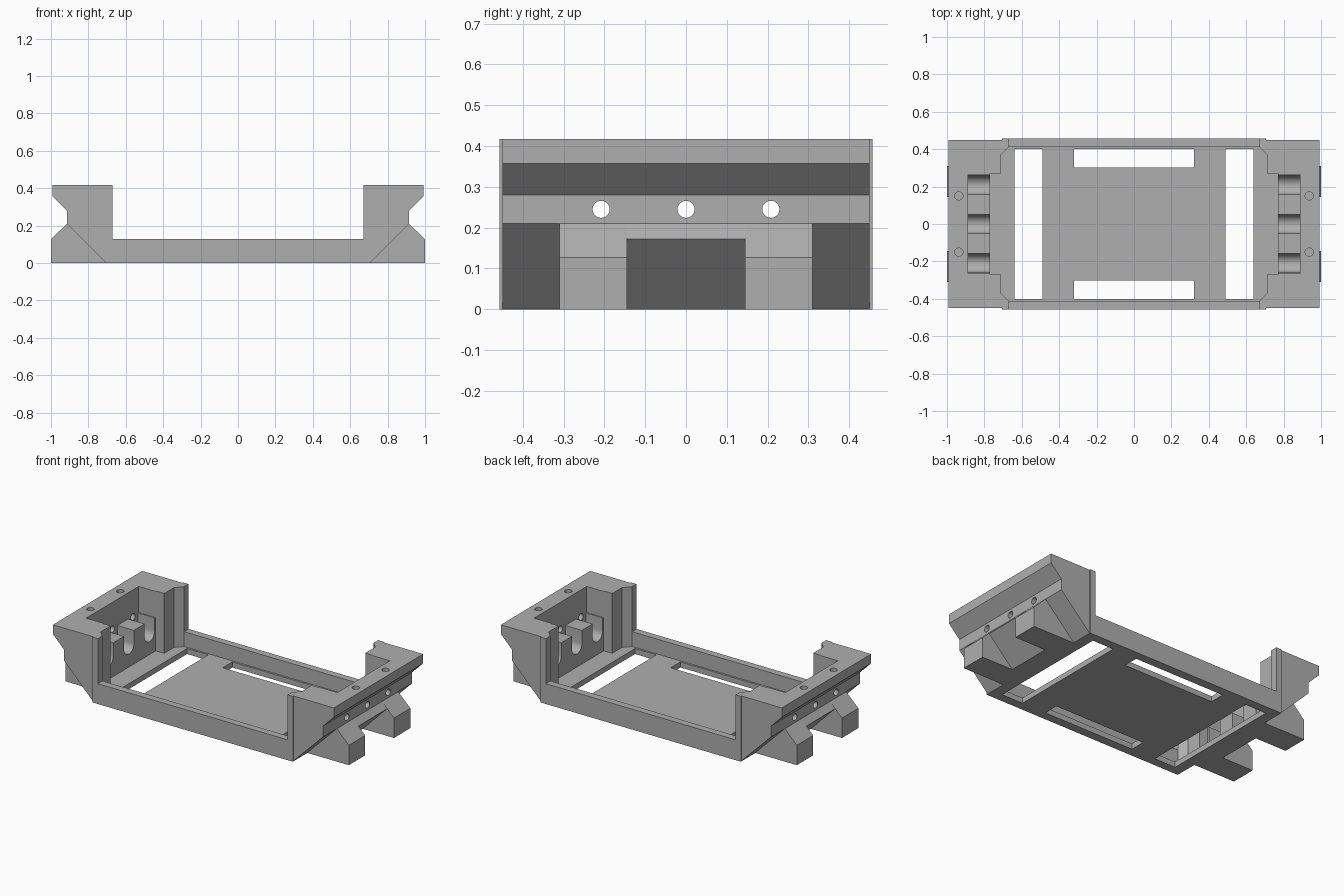
import bpy, bmesh, math
from mathutils import Vector

if "Cube" in bpy.data.objects:
    bpy.data.objects.remove(bpy.data.objects["Cube"])

grey = bpy.data.materials.new("plain grey")
grey.use_nodes = True
COLOUR = (0.43, 0.43, 0.43, 1)
grey.diffuse_color = COLOUR
grey.node_tree.nodes["Principled BSDF"].inputs["Base Color"].default_value = COLOUR


def prism(name, points, axis, lo, hi):
    """Extrude a 2D outline along an axis; outline is given in the other two axes."""
    def place(p, d):
        return {"x": (d, *p), "y": (p[0], d, p[1]), "z": (*p, d)}[axis]
    bm = bmesh.new()
    face = bm.faces.new([bm.verts.new(place(p, lo)) for p in points])
    out = bmesh.ops.extrude_face_region(bm, geom=[face])
    move = Vector(place((0, 0), hi - lo))
    bmesh.ops.translate(bm, vec=move, verts=[v for v in out["geom"] if isinstance(v, bmesh.types.BMVert)])
    bmesh.ops.recalc_face_normals(bm, faces=bm.faces)
    mesh = bpy.data.meshes.new(name)
    bm.to_mesh(mesh)
    bm.free()
    mesh.materials.append(grey)
    obj = bpy.data.objects.new(name, mesh)
    bpy.context.collection.objects.link(obj)
    return obj


def box(name, x0, x1, y0, y1, z0, z1):
    return prism(name, [(x0, y0), (x1, y0), (x1, y1), (x0, y1)], "z", z0, z1)


def circle(cx, cy, r, n=24):
    return [(cx + r * math.cos(math.tau * i / n), cy + r * math.sin(math.tau * i / n)) for i in range(n)]


def combine(target, tool, operation):
    mod = target.modifiers.new(operation, "BOOLEAN")
    mod.operation, mod.object, mod.solver = operation, tool, "EXACT"
    bpy.context.view_layer.objects.active = target
    bpy.ops.object.modifier_apply(modifier=mod.name)
    bpy.data.objects.remove(tool)


def both_sides(half):
    """Close a right-hand outline with its mirror image in x."""
    return half + [(-x, z) for x, z in reversed(half)]


TOP, WALL = 0.417, 0.13

# Main body with grooved ends and sloped undersides
body = prism("mounting_tray", both_sides([
    (0.705, 0), (0.915, 0.21), (0.915, 0.28), (0.992, 0.357),
    (0.992, TOP), (0.67, TOP), (0.67, WALL)]), "y", -0.45, 0.45)

# Slightly wider tray walls and corner posts
combine(body, prism("tray_walls", both_sides([
    (0.707, 0), (0.707, TOP), (0.67, TOP), (0.67, WALL)]), "y", -0.457, 0.457), "UNION")

# Feet and the bridge between them at each end
for s in (-1, 1):
    bridge = [(0.69, 0), (0.78, 0), (0.95, 0.172), (0.915, 0.21), (0.85, 0.21)]
    combine(body, prism("foot_bridge", [(s * x, z) for x, z in bridge], "y", -0.31, 0.31), "UNION")
    foot = [(0.69, 0), (1, 0), (1, 0.127), (0.915, 0.21), (0.85, 0.21)]
    for y0, y1 in ((-0.31, -0.145), (0.145, 0.31)):
        combine(body, prism("foot", [(s * x, z) for x, z in foot], "y", y0, y1), "UNION")

# Main cavity with stepped, chamfered ends
quarter = [(0.77, 0.27), (0.71, 0.27), (0.71, 0.37), (0.67, 0.412)]
half = [(x, -y) for x, y in reversed(quarter)] + quarter
combine(body, prism("cavity", both_sides(half), "z", 0.035, 0.6), "DIFFERENCE")

# Floor openings
for s in (-1, 1):
    combine(body, box("end_opening", *sorted((s * 0.49, s * 0.64)), -0.4, 0.4, -0.1, 0.1), "DIFFERENCE")
    combine(body, box("side_opening", -0.32, 0.32, *sorted((s * 0.303, s * 0.4)), -0.1, 0.1), "DIFFERENCE")

# End recesses, rounded cradles and drilled holes
LEDGE = 0.25
for s in (-1, 1):
    inner, outer = s * 0.74, s * 0.887
    combine(body, box("recess", *sorted((inner, outer)), -0.265, 0.265, LEDGE, 0.6), "DIFFERENCE")
    for y in (-0.208, 0, 0.208):
        arc = [(y + 0.05 * math.cos(a), 0.167 + 0.05 * math.sin(a))
               for a in (math.pi + math.pi * i / 14 for i in range(15))]
        cradle = arc + [(y + 0.05, 0.3), (y - 0.05, 0.3)]
        combine(body, prism("cradle", cradle, "x", *sorted((inner, outer))), "DIFFERENCE")
        combine(body, prism("cross_hole", circle(y, 0.245, 0.021), "x",
                            *sorted((s * 0.85, s * 1.1))), "DIFFERENCE")
    for y in (-0.15, 0.15):
        combine(body, prism("screw_hole", circle(s * 0.937, y, 0.022), "z", 0.34, 0.6), "DIFFERENCE")

# Keep flat faces crisp and curved cuts smooth
bpy.ops.object.select_all(action="DESELECT")
body.select_set(True)
bpy.context.view_layer.objects.active = body
bpy.ops.object.shade_smooth_by_angle(angle=math.radians(30))
